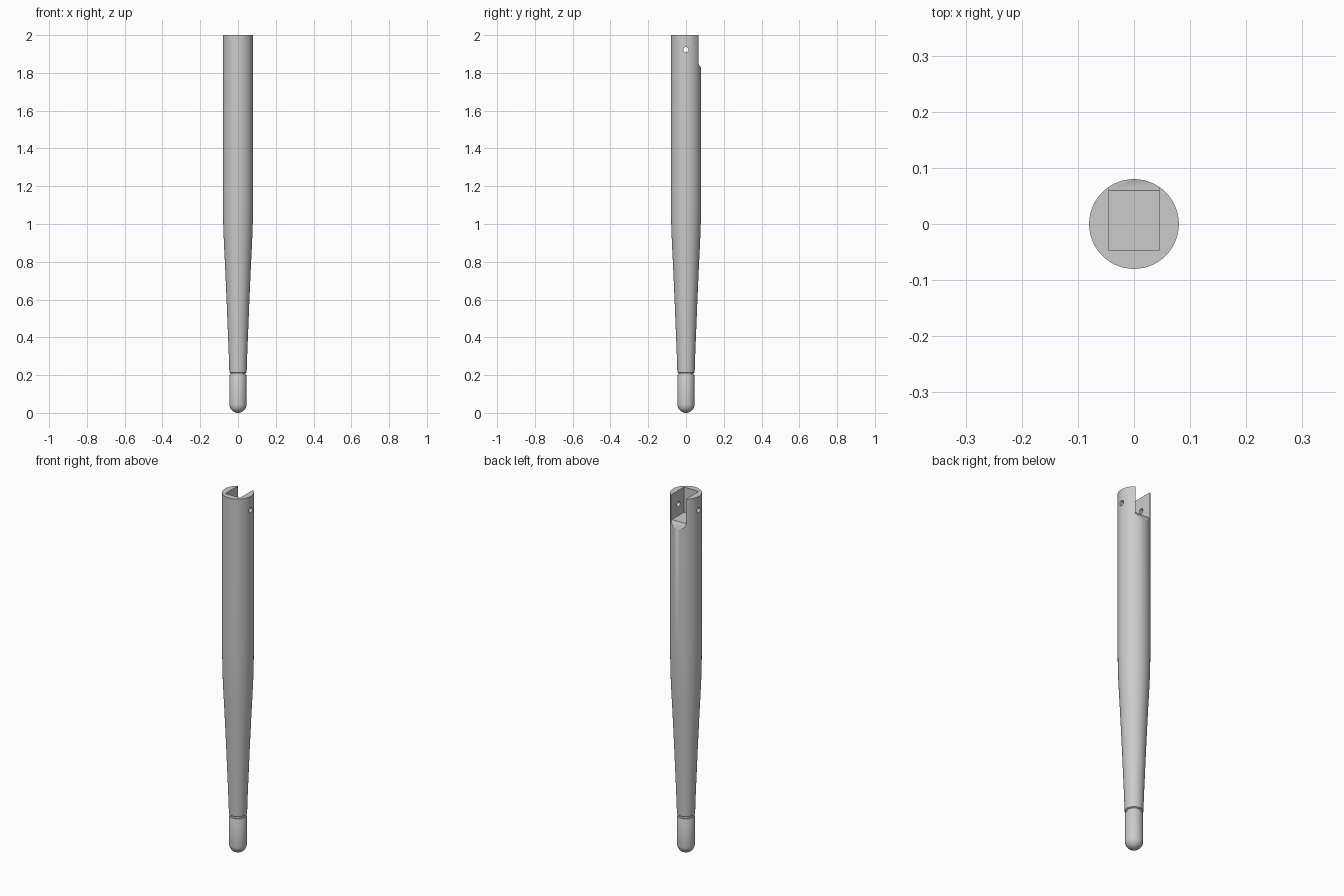
import bpy
import bmesh
from math import pi, sin, cos, radians
from mathutils import Matrix

SEGMENTS = 64
RADIUS = 0.08      # main tube
CAP = 0.045        # rounded end cap

cube = bpy.data.objects.get("Cube")
if cube:
    bpy.data.objects.remove(cube, do_unlink=True)

grey = bpy.data.materials.new("light_grey")
grey.use_nodes = True
grey.diffuse_color = (0.6, 0.6, 0.6, 1)
grey.node_tree.nodes["Principled BSDF"].inputs["Base Color"].default_value = (0.6, 0.6, 0.6, 1)


def make_object(name, bm):
    bmesh.ops.recalc_face_normals(bm, faces=bm.faces)
    mesh = bpy.data.meshes.new(name)
    bm.to_mesh(mesh)
    bm.free()
    mesh.materials.append(grey)
    obj = bpy.data.objects.new(name, mesh)
    bpy.context.collection.objects.link(obj)
    return obj


def lathe(name, profile):
    """Revolve (radius, height) points, which start and end on the axis."""
    bm = bmesh.new()
    verts = [bm.verts.new((r, 0, z)) for r, z in profile]
    edges = [bm.edges.new(pair) for pair in zip(verts, verts[1:])]
    bmesh.ops.spin(bm, geom=verts + edges, cent=(0, 0, 0), axis=(0, 0, 1),
                   angle=2 * pi, steps=SEGMENTS, use_merge=True)
    bmesh.ops.remove_doubles(bm, verts=bm.verts, dist=0.00005)
    return make_object(name, bm)


def prism(name, outline, half_width):
    """Extrude a (y, z) outline symmetrically along x."""
    bm = bmesh.new()
    face = bm.faces.new([bm.verts.new((-half_width, y, z)) for y, z in outline])
    extruded = bmesh.ops.extrude_face_region(bm, geom=[face])["geom"]
    moved = [g for g in extruded if isinstance(g, bmesh.types.BMVert)]
    bmesh.ops.translate(bm, verts=moved, vec=(2 * half_width, 0, 0))
    return make_object(name, bm)


def cut(target, cutter):
    cutter.hide_render = True
    mod = target.modifiers.new(cutter.name, "BOOLEAN")
    mod.operation = "DIFFERENCE"
    mod.solver = "EXACT"
    mod.object = cutter
    bpy.context.view_layer.objects.active = target
    bpy.ops.object.modifier_apply(modifier=mod.name)
    bpy.data.objects.remove(cutter, do_unlink=True)


# Tapered tube with a thin neck at the bottom
body = lathe("antenna_body", [
    (0, 0.195), (0.039, 0.195), (0.039, 0.211), (0.046, 0.215),
    (0.0485, 0.3), (0.0605, 0.6), (0.0685, 0.78), (0.0735, 0.88),
    (0.077, 0.96), (0.0792, 1.04), (RADIUS, 1.12), (RADIUS, 2), (0, 2)])

# End cap with a round bottom
dome = [(CAP * sin(a), CAP - CAP * cos(a))
        for a in (i * pi / 20 for i in range(11))]
cap = lathe("end_cap", dome + [(CAP, 0.197), (0.043, 0.201), (0, 0.201)])

# Hinge slot, open at the top and back, with a sloped lip
slot = prism("slot_cutter", [(-0.047, 2.1), (-0.047, 1.86), (0.06, 1.86),
                             (0.1, 1.79), (0.1, 2.1)], 0.045)
cut(body, slot)

# Hinge pin hole through both walls
bm = bmesh.new()
bmesh.ops.create_cone(bm, cap_ends=True, segments=24, radius1=0.014,
                      radius2=0.014, depth=0.3,
                      matrix=Matrix.Translation((0, 0, 1.923)) @ Matrix.Rotation(pi / 2, 4, "Y"))
cut(body, make_object("pin_hole_cutter", bm))

# Smooth round surfaces, sharp cut edges
for obj in (body, cap):
    bpy.ops.object.select_all(action="DESELECT")
    obj.select_set(True)
    bpy.context.view_layer.objects.active = obj
    bpy.ops.object.shade_smooth_by_angle(angle=radians(30))
